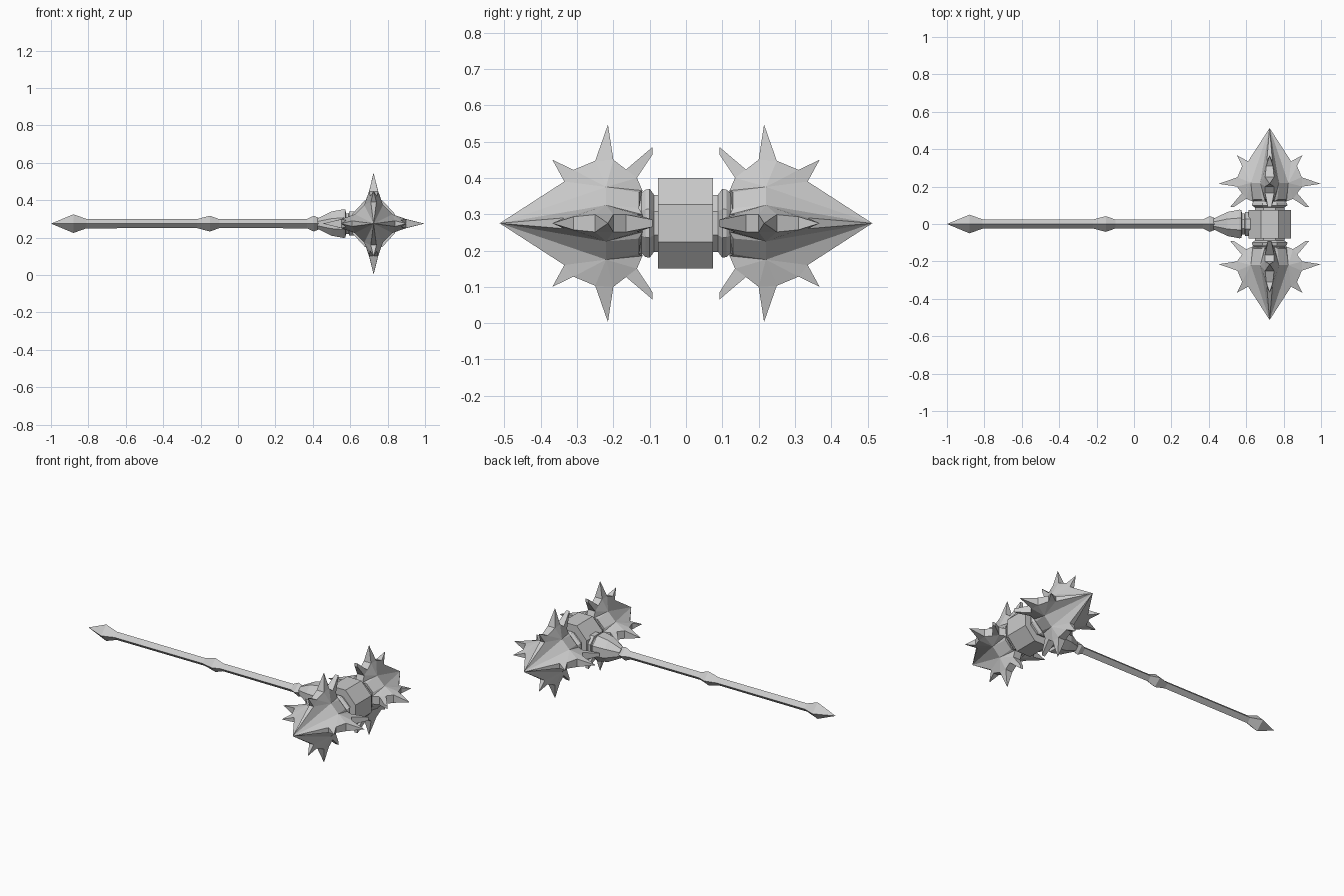
import bpy, bmesh, math
from mathutils import Vector, Matrix

old = bpy.data.objects.get("Cube")
if old:
    bpy.data.objects.remove(old, do_unlink=True)

GREY = (0.6, 0.6, 0.6, 1)
steel = bpy.data.materials.new("steel_grey")
steel.use_nodes = True
steel.diffuse_color = GREY
steel.node_tree.nodes["Principled BSDF"].inputs["Base Color"].default_value = GREY

AXIS_Z = 0.275
HEAD = Vector((0.725, 0, AXIS_Z))


def finish(name, bm):
    bmesh.ops.recalc_face_normals(bm, faces=bm.faces)
    mesh = bpy.data.meshes.new(name)
    bm.to_mesh(mesh)
    bm.free()
    mesh.materials.append(steel)
    obj = bpy.data.objects.new(name, mesh)
    bpy.context.collection.objects.link(obj)
    return obj


def lathe(name, profile, sides, axis, origin, turn=0.0, width=1.0):
    """Faceted solid of (distance, radius) rings along the x or y axis."""
    bm = bmesh.new()
    rings = []
    for d, r in profile:
        ring = []
        for i in range(sides if r else 1):
            a = 2 * math.pi * i / sides + turn
            u, v = r * width * math.cos(a), r * math.sin(a)
            p = Vector((d, u, v)) if axis == "x" else Vector((u, d, v))
            ring.append(bm.verts.new(p + origin))
        rings.append(ring)
    for a, b in zip(rings, rings[1:]):
        for i in range(sides):
            j = (i + 1) % sides
            quad = [a[i % len(a)], a[j % len(a)], b[j % len(b)], b[i % len(b)]]
            bm.faces.new(list(dict.fromkeys(quad)))
    for ring in (rings[0], rings[-1]):
        if len(ring) > 2:
            bm.faces.new(ring)
    return finish(name, bm)


# Shaft with pointed pommel and two knuckles
shaft = [(-1, 0), (-0.88, 0.05), (-0.81, 0.025), (-0.22, 0.024), (-0.15, 0.042),
         (-0.1, 0.024), (0.37, 0.025), (0.405, 0.042), (0.44, 0.028)]
lathe("shaft", shaft, 4, "x", Vector((0, 0, AXIS_Z)))

# Flared socket and neck joining shaft to block
flat = math.pi / 8
socket = [(0.425, 0.03), (0.5, 0.07), (0.565, 0.083), (0.575, 0.08),
          (0.577, 0.06), (0.592, 0.06), (0.594, 0.07), (0.64, 0.07)]
lathe("socket", socket, 8, "x", Vector((0, 0, AXIS_Z)), flat)

# Central eight-sided block, slightly narrower than tall
block_r = 0.124 / math.cos(flat)
lathe("centre_block", [(-0.077, block_r), (0.075, block_r)], 8, "y", HEAD, flat, 0.92)

# Fin ridge: distance along y, radius, half width
RIDGE = [(0.513, 0, 0), (0.335, 0.115, 0.015), (0.31, 0.147, 0.018),
         (0.25, 0.172, 0.024), (0.2, 0.175, 0.024), (0.165, 0.148, 0.024),
         (0.135, 0.125, 0.024), (0.12, 0.09, 0.024)]
# Spikes: ridge segment, tip, tip spread
SPIKES = [(1, (0.368, 0.175), 0), (3, (0.215, 0.272), 0), (5, (0.092, 0.2), 0.01)]
# Core corners beside each fin: half width, distance, radius
SHOULDER = (0.05, 0.22, 0.1)
HEEL = (0.042, 0.13, 0.085)


def spiked_head(name, side):
    bm = bmesh.new()
    for quarter in range(4):
        spin = Matrix.Rotation(quarter * math.pi / 2, 3, "Y")

        def vert(x, y, z):
            p = spin @ Vector((x, y, z))
            p.y *= side
            return bm.verts.new(p + HEAD)

        rows = {s: [vert(s * w, y, r) for y, r, w in RIDGE] for s in (-1, 1)}
        left, right = rows[-1], rows[1]
        spiked = {s[0] for s in SPIKES}
        # Ridge strip, left open where spikes stand
        for i in range(len(RIDGE) - 1):
            if i not in spiked:
                bm.faces.new((left[i], left[i + 1], right[i + 1], right[i]))
        # Steep flanks fan down to the shoulder of the core
        for s, row in rows.items():
            shoulder = vert(s * SHOULDER[0], *SHOULDER[1:])
            heel = vert(s * HEEL[0], *HEEL[1:])
            for a, b in zip(row, row[1:]):
                bm.faces.new((a, b, shoulder))
            bm.faces.new((row[-1], heel, shoulder))
        # Core facets between this fin and the next
        next_shoulder = vert(*reversed(SHOULDER))
        next_heel = vert(*reversed(HEEL))
        bm.faces.new((right[0], shoulder, next_shoulder))
        bm.faces.new((shoulder, heel, next_heel, next_shoulder))
        # Pyramid and blunt spikes
        for i, (y, r), spread in SPIKES:
            base = [left[i], left[i + 1], right[i + 1], right[i]]
            if spread:
                tip = [vert(x * spread, y, r + h * spread)
                       for x, h in ((-1, 1), (-1, -1), (1, -1), (1, 1))]
                bm.faces.new(tip)
            else:
                tip = [vert(0, y, r)] * 4
            for k in range(4):
                n = (k + 1) % 4
                bm.faces.new(list(dict.fromkeys((base[k], base[n], tip[n], tip[k]))))
    bmesh.ops.remove_doubles(bm, verts=bm.verts, dist=0.0005)
    rim = [e for e in bm.edges if e.is_boundary]
    bmesh.ops.holes_fill(bm, edges=rim, sides=0)
    finish(name, bm)


# Mirrored collars and spiked heads
COLLAR = [(0.07, 0.085), (0.088, 0.085), (0.1, 0.103), (0.112, 0.1),
          (0.122, 0.09), (0.14, 0.09)]
for label, side in (("front", -1), ("back", 1)):
    lathe(label + "_collar", [(side * d, r) for d, r in COLLAR], 8, "y", HEAD, flat)
    spiked_head(label + "_spiked_head", side)
